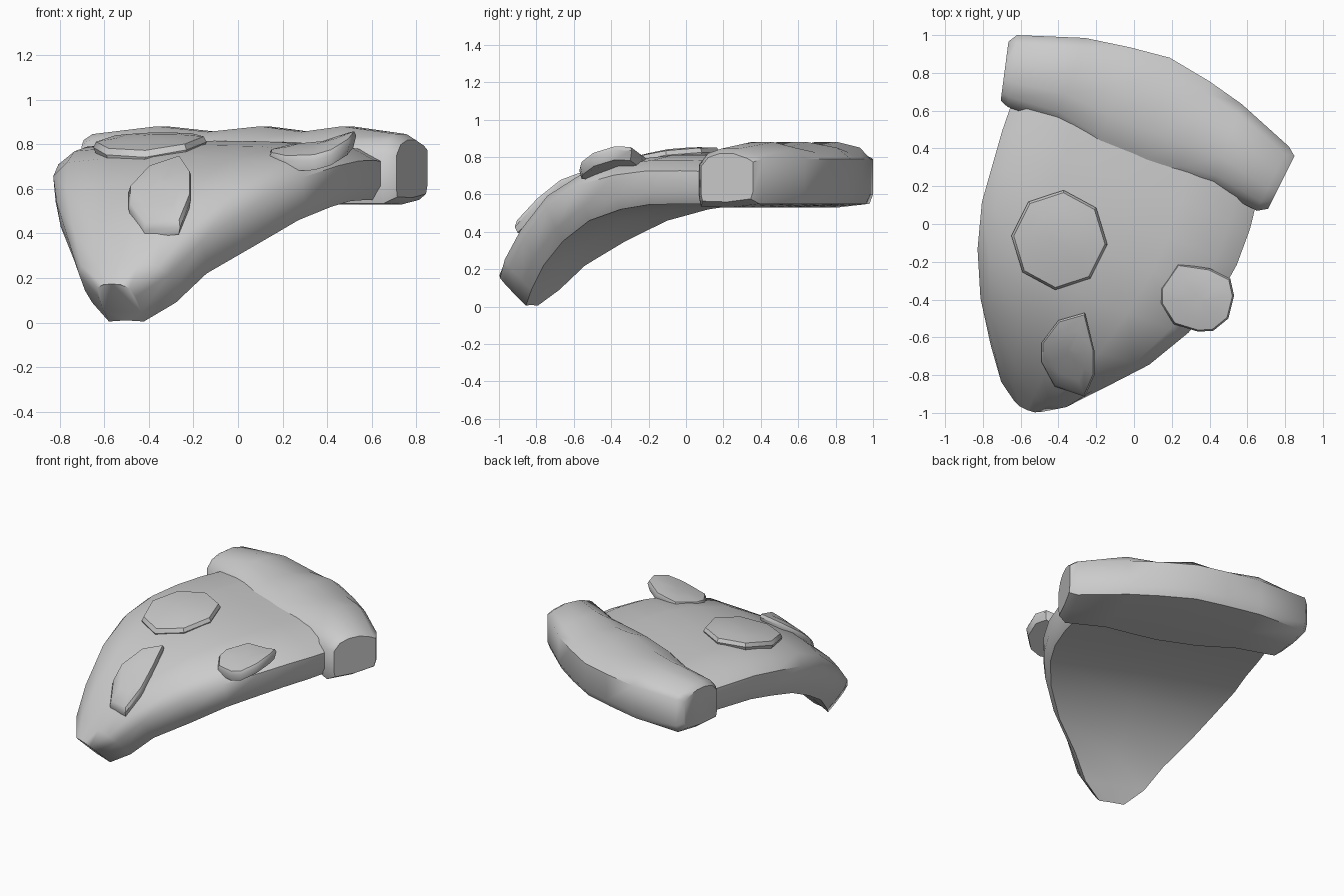
import bpy, bmesh, math
from mathutils import Vector

if "Cube" in bpy.data.objects:
    bpy.data.objects.remove(bpy.data.objects["Cube"])

grey = bpy.data.materials.new("plain grey")
grey.diffuse_color = (0.6, 0.6, 0.6, 1)
grey.use_nodes = True
grey.node_tree.nodes["Principled BSDF"].inputs["Base Color"].default_value = grey.diffuse_color


def finish(name, bm, angle=50):
    bmesh.ops.recalc_face_normals(bm, faces=bm.faces)
    me = bpy.data.meshes.new(name)
    bm.to_mesh(me)
    bm.free()
    me.materials.append(grey)
    ob = bpy.data.objects.new(name, me)
    bpy.context.collection.objects.link(ob)
    bpy.ops.object.select_all(action='DESELECT')
    ob.select_set(True)
    bpy.context.view_layer.objects.active = ob
    bpy.ops.object.shade_smooth_by_angle(angle=math.radians(angle))
    return ob


def loft(bm, rings):
    """Skin closed rings of equal length and cap both ends."""
    vs = [[bm.verts.new(p) for p in r] for r in rings]
    n = len(vs[0])
    for a, b in zip(vs, vs[1:]):
        for i in range(n):
            j = (i + 1) % n
            bm.faces.new((a[i], a[j], b[j], b[i]))
    bm.faces.new(vs[0])
    bm.faces.new(vs[-1])


# The slice curls down along d (crust to tip); u runs across, parallel to the crust
C, S = 0.93, 0.37


def to_world(d, u, z):
    return Vector((C * u - S * d, -S * u - C * d, z))


# top d, top z, bottom d, bottom z, left u, right u
STATIONS = [
    (-.42, .80, -.42, .55, -.84, .55),
    (-.20, .81, -.20, .55, -.83, .58),
    (0.0, .81, 0.0, .545, -.81, .585),
    (.20, .79, .17, .52, -.79, .56),
    (.45, .74, .38, .46, -.72, .48),
    (.70, .62, .58, .35, -.61, .35),
    (.92, .43, .76, .22, -.47, .17),
    (1.05, .27, .87, .09, -.37, .06),
    (1.12, .17, .95, .005, -.25, -.07),
]
# cross-section: fraction across, fraction up
SECTION = [(.03, 0), (0, .3), (0, .7), (.06, .92), (.25, 1), (.5, 1.02), (.72, 1),
           (.92, .9), (1, .68), (1, .25), (.97, 0), (.5, .03)]

rings = []
for td, tz, bd, bz, lu, ru in STATIONS:
    rings.append([to_world(bd + (td - bd) * g, lu + (ru - lu) * f, bz + (tz - bz) * g)
                  for f, g in SECTION])
bm = bmesh.new()
loft(bm, rings)
finish("slice_body", bm)


# Crust: inner point, outer point, top height
CRUST = [
    ((-.67, .62), (-.62, 1.0), .845),
    ((-.42, .53), (-.26, .985), .88),
    ((-.20, .385), (-.02, .935), .855),
    ((.05, .275), (.19, .88), .88),
    ((.22, .235), (.40, .755), .855),
    ((.41, .195), (.57, .635), .88),
    ((.65, .07), (.82, .41), .845),
]
rings = []
for (ix, iy), (ox, oy), top in CRUST:
    prof = [(.03, .535), (0, .58), (0, .76), (.14, .82), (.35, top), (.62, top),
            (.88, top - .03), (1, .79), (1, .60), (.95, .55), (.5, .53)]
    rings.append([Vector((ix + (ox - ix) * f, iy + (oy - iy) * f, z)) for f, z in prof])


def end_cap(ring, push):
    c = sum(ring, Vector()) / len(ring)
    return [c + (p - c) * .82 + Vector(push) for p in ring]


rings = [end_cap(rings[0], (-.04, .0, 0))] + rings + [end_cap(rings[-1], (.045, -.02, 0))]
bm = bmesh.new()
loft(bm, rings)
finish("crust", bm)


def surface_z(x, y):
    """Height of the slice top at a point."""
    d = -S * x - C * y
    for a, b in zip(STATIONS, STATIONS[1:]):
        if d <= b[0]:
            t = (d - a[0]) / (b[0] - a[0])
            return a[1] + (b[1] - a[1]) * t
    return STATIONS[-1][1]


# Round toppings that follow the curled top, with an optional raised edge
def topping(name, outline, lift):
    n = len(outline)
    cx = sum(p[0] for p in outline) / n
    cy = sum(p[1] for p in outline) / n
    rings = []
    for scale, h in ((.93, -.03), (1, .015), (.95, .04), (.6, .05), (.15, .052)):
        ring = []
        for x, y in outline:
            px, py = cx + (x - cx) * scale, cy + (y - cy) * scale
            ring.append((px, py, surface_z(px, py) + h + lift(px, py)))
        rings.append(ring)
    bm = bmesh.new()
    loft(bm, rings)
    finish(name, bm, 40)


topping("topping_large",
        [(-.395 + .255 * math.cos(a), -.085 + .265 * math.sin(a))
         for a in (math.radians(45 * i - 5) for i in range(8))],
        lambda x, y: 0)
topping("topping_front",
        [(-.26, -.47), (-.40, -.51), (-.49, -.63), (-.49, -.73), (-.42, -.86),
         (-.26, -.915), (-.21, -.80), (-.21, -.67)],
        lambda x, y: .01 + .9 * max(0, x + .33) ** 2)
topping("topping_side",
        [(.23, -.21), (.14, -.34), (.14, -.42), (.21, -.53), (.34, -.57), (.42, -.565),
         (.50, -.50), (.53, -.38), (.51, -.29), (.40, -.235)],
        lambda x, y: -.04 + 1.3 * max(0, x - .30) ** 2)
